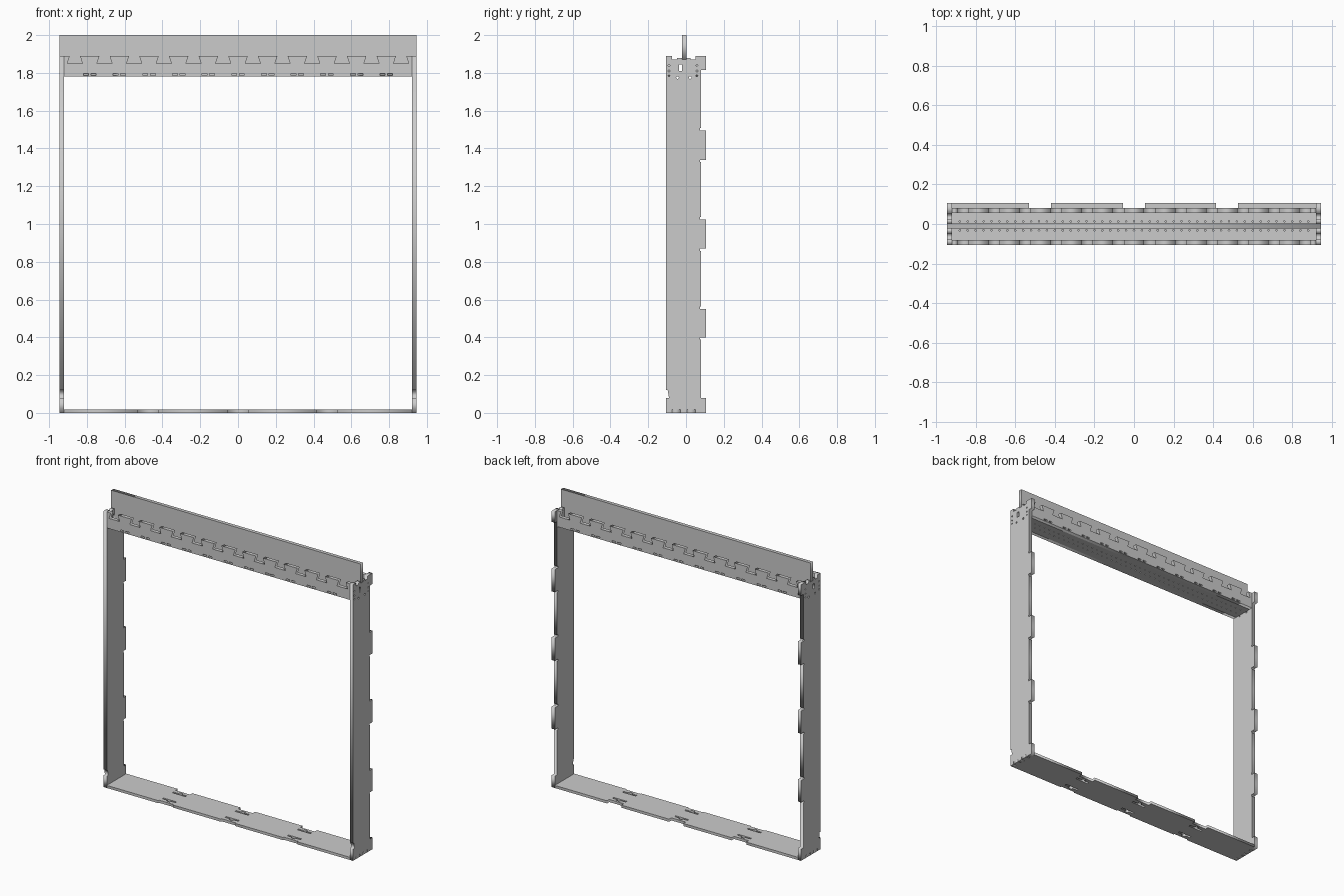
import bpy
from math import cos, sin, pi
from mathutils import Matrix

if "Cube" in bpy.data.objects:
    bpy.data.objects.remove(bpy.data.objects["Cube"])

W, T = 0.945, 0.025          # half width, sheet thickness
IN = W - T                   # inner face of the side boards

AXES = {
    'x': Matrix(((0, 0, 1, 0), (1, 0, 0, 0), (0, 1, 0, 0), (0, 0, 0, 1))),
    'y': Matrix(((1, 0, 0, 0), (0, 0, -1, 0), (0, 1, 0, 0), (0, 0, 0, 1))),
    'z': Matrix.Identity(4),
}


def sheet(name, loops, axis, lo, hi):
    """Flat sheet: first loop is the outline, the others are holes."""
    cu = bpy.data.curves.new(name + "_profile", 'CURVE')
    cu.dimensions = '2D'
    cu.fill_mode = 'BOTH'
    cu.extrude = (hi - lo) / 2
    for pts in loops:
        sp = cu.splines.new('POLY')
        sp.points.add(len(pts) - 1)
        for p, (u, v) in zip(sp.points, pts):
            p.co = (u, v, 0, 1)
        sp.use_cyclic_u = True
    tmp = bpy.data.objects.new(name + "_tmp", cu)
    bpy.context.collection.objects.link(tmp)
    bpy.context.view_layer.update()
    me = bpy.data.meshes.new_from_object(
        tmp.evaluated_get(bpy.context.evaluated_depsgraph_get()))
    bpy.data.objects.remove(tmp)
    me.transform(AXES[axis])
    mid = (lo + hi) / 2
    me.transform(Matrix.Translation([mid if a == axis else 0 for a in 'xyz']))
    me.name = name
    ob = bpy.data.objects.new(name, me)
    bpy.context.collection.objects.link(ob)
    return ob


def rect(u, v, w, h):
    return [(u - w/2, v - h/2), (u + w/2, v - h/2), (u + w/2, v + h/2), (u - w/2, v + h/2)]


def dot(u, v, r=0.005):
    return [(u + r*cos(i*pi/4), v + r*sin(i*pi/4)) for i in range(8)]


# Side boards with rear tabs, notched foot and stepped top
side = [(-0.105, 0), (-0.075, 0), (-0.075, 0.018), (-0.03, 0.018), (-0.03, 0),
        (0.005, 0), (0.005, 0.018), (0.05, 0.018), (0.05, 0), (0.105, 0),
        (0.105, 0.08), (0.08, 0.08)]
for a, b in ((0.40, 0.55), (0.87, 1.025), (1.34, 1.495)):
    side += [(0.08, a), (0.105, a), (0.105, b), (0.08, b)]
    side[-4:-4] = [(0.08, a - 0.012), (0.073, a - 0.012), (0.073, a)]
    side += [(0.073, b), (0.073, b + 0.012), (0.08, b + 0.012)]
side += [(0.08, 1.815), (0.105, 1.815), (0.105, 1.89), (0.05, 1.89), (0.05, 1.87),
         (0.025, 1.87), (0.025, 1.88), (0.003, 1.88), (0.003, 1.87), (-0.022, 1.87),
         (-0.022, 1.88), (-0.047, 1.88), (-0.047, 1.87), (-0.075, 1.87),
         (-0.075, 1.89), (-0.105, 1.89), (-0.105, 0.12), (-0.097, 0.12), (-0.09, 0.08), (-0.105, 0.08)]
holes = [rect(-0.03, 1.828, 0.016, 0.035)]
holes += [dot(y, z) for y in (-0.09, 0.058) for z in (1.785, 1.81, 1.84)]
holes += [dot(y, 1.775, 0.007) for y in (-0.045, 0.022)]
for name, s in (("left_side_board", -1), ("right_side_board", 1)):
    sheet(name, [side] + holes, 'x', min(s*IN, s*W), max(s*IN, s*W))

# Beam front and back plates with dovetail sockets along the top edge
PITCH = 0.157
centres = [(i - 5.5)*PITCH for i in range(12)]
plate = [(IN, 1.78), (IN, 1.89)]
for c in reversed(centres):
    plate += [(c + 0.027, 1.89), (c + 0.040, 1.85), (c - 0.040, 1.85), (c - 0.027, 1.89)]
plate += [(-IN, 1.89), (-IN, 1.78)]
slots = [rect(c + PITCH/2 + d, 1.791, 0.026, 0.009) for c in centres[:-1] for d in (-0.02, 0.02)]
sheet("beam_front_plate", [plate] + slots, 'y', -0.105, -0.08)
sheet("beam_back_plate", [plate] + slots, 'y', 0.055, 0.08)

# Beam floor with rows of corner-relief holes either side of the fin
relief = [dot(-0.88 + 0.04*i, y, 0.004) for i in range(45) for y in (-0.032, 0.013)]
sheet("beam_floor", [[(-IN, -0.08), (IN, -0.08), (IN, 0.055), (-IN, 0.055)]] + relief,
      'z', 1.78, 1.80)

# Upright fin through the middle of the beam
fin = [(-IN, 1.80), (IN, 1.80), (IN, 1.87), (W, 1.87), (W, 2.0),
       (-W, 2.0), (-W, 1.87), (-IN, 1.87)]
sheet("beam_fin", [fin], 'y', -0.022, 0.003)

# Sill board with end tabs, edge notches and T slots
sill = [(-IN, -0.105)]
joints = (-0.475, 0.0, 0.47)
for c in joints:
    sill += [(c - 0.055, -0.105), (c - 0.055, -0.097), (c + 0.055, -0.097), (c + 0.055, -0.105)]
right = [(IN, -0.105), (IN, -0.075), (W, -0.075), (W, -0.03), (IN, -0.03),
         (IN, 0.005), (W, 0.005), (W, 0.05), (IN, 0.05), (IN, 0.105)]
sill += right
for c in reversed(joints):
    sill += [(c + 0.055, 0.105), (c + 0.055, 0.08), (c - 0.055, 0.08), (c - 0.055, 0.105)]
sill += [(-x, y) for x, y in reversed(right)][:-1]
tees = []
for c in joints:
    for y, s in ((-0.055, -1), (0.04, 1)):
        t = [(-0.05, 0), (-0.05, 0.013), (-0.013, 0.013), (-0.013, 0.026),
             (0.013, 0.026), (0.013, 0.013), (0.05, 0.013), (0.05, 0)]
        tees.append([(c + u, y + s*v) for u, v in t])
sheet("sill_board", [sill] + tees, 'z', 0.0, 0.018)
